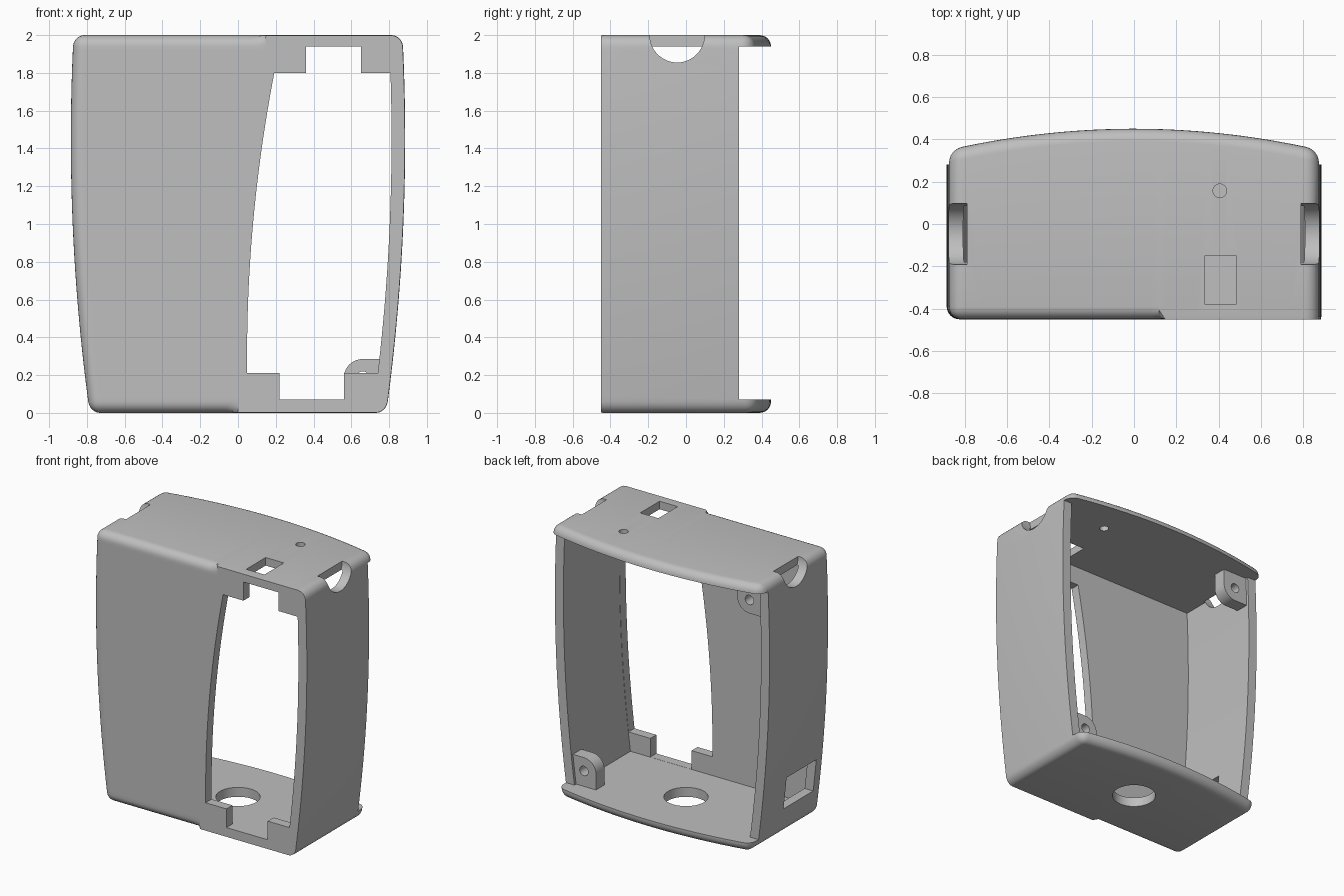
import bpy, bmesh, math
from mathutils import Matrix

old = bpy.data.objects.get("Cube")
if old:
    bpy.data.objects.remove(old, do_unlink=True)

WALL, ROUND = 0.07, 0.06
FLOOR, CEILING = 0.07, 1.94

grey = bpy.data.materials.new("matte_grey")
grey.use_nodes = True
colour = (0.52, 0.52, 0.52, 1)
grey.diffuse_color = colour
grey.node_tree.nodes["Principled BSDF"].inputs["Base Color"].default_value = colour


def half_width(z):
    """Bulging side outline."""
    return 0.885 - 0.0476 * (z - 1.45) ** 2


def to_object(name, bm):
    bmesh.ops.recalc_face_normals(bm, faces=bm.faces)
    mesh = bpy.data.meshes.new(name)
    bm.to_mesh(mesh)
    bm.free()
    mesh.materials.append(grey)
    ob = bpy.data.objects.new(name, mesh)
    bpy.context.collection.objects.link(ob)
    return ob


def block(name, left, right, y, z, steps=1):
    """Box whose left and right edges follow functions of z."""
    bm = bmesh.new()
    rings = []
    for i in range(steps + 1):
        h = z[0] + (z[1] - z[0]) * i / steps
        a, b = left(h), right(h)
        rings.append([bm.verts.new((px, py, h)) for px, py in
                      ((a, y[0]), (b, y[0]), (b, y[1]), (a, y[1]))])
    for lo, hi in zip(rings, rings[1:]):
        for k in range(4):
            n = (k + 1) % 4
            bm.faces.new((lo[k], lo[n], hi[n], hi[k]))
    bm.faces.new(rings[0])
    bm.faces.new(rings[-1])
    return to_object(name, bm)


def box(name, x, y, z):
    return block(name, lambda h: x[0], lambda h: x[1], y, z)


def cylinder(name, centre, radius, depth, axis):
    bm = bmesh.new()
    turn = {"X": Matrix.Rotation(math.pi / 2, 4, "Y"),
            "Y": Matrix.Rotation(math.pi / 2, 4, "X"),
            "Z": Matrix.Identity(4)}[axis]
    bmesh.ops.create_cone(bm, cap_ends=True, segments=48, radius1=radius, radius2=radius,
                          depth=depth, matrix=Matrix.Translation(centre) @ turn)
    return to_object(name, bm)


def combine(target, other, operation):
    mod = target.modifiers.new(operation, "BOOLEAN")
    mod.object, mod.operation, mod.solver = other, operation, "EXACT"
    bpy.context.view_layer.objects.active = target
    bpy.ops.object.modifier_apply(modifier=mod.name)
    bpy.data.objects.remove(other, do_unlink=True)


def slice_mesh(bm, point, normal):
    bmesh.ops.bisect_plane(bm, geom=bm.verts[:] + bm.edges[:] + bm.faces[:],
                           plane_co=point, plane_no=normal)


# Outer body: rounded box, sliced, then bent to the bulging outline
bm = bmesh.new()
bmesh.ops.create_cube(bm, size=1)
for v in bm.verts:
    v.co = (v.co.x * 1.77, v.co.y * 0.9, v.co.z * 2 + 1)
bmesh.ops.bevel(bm, geom=bm.edges[:], offset=ROUND, segments=6, profile=0.5,
                affect="EDGES", clamp_overlap=False)
for i in range(1, 24):
    slice_mesh(bm, (0, 0, i / 12 + 0.003), (0, 0, 1))
    slice_mesh(bm, (-0.885 + 1.77 * i / 24 + 0.002, 0, 0), (1, 0, 0))
for start in (-0.03, 0):
    slice_mesh(bm, (start, 0, 0), (1, 0, -0.075))
for v in bm.verts:
    x, y, z = v.co
    # the front edge is square on the window side
    if x - 0.075 * z > -0.001 and y < -0.45 + ROUND + 0.002:
        y = max(-0.45, y - 0.046)
    x *= half_width(z) / 0.885
    if y > 0:
        y -= 0.13 * x * x
    v.co = (x, y, z)
case = to_object("enclosure_case", bm)

# Hollow interior, open at the back
inner = lambda z: half_width(z) - WALL
combine(case, block("cavity", lambda z: -inner(z), inner, (-0.38, 1), (FLOOR, CEILING), 24),
        "DIFFERENCE")
combine(case, box("back_opening", (-1.2, 1.2), (0.28, 1.2), (FLOOR, CEILING)), "DIFFERENCE")

# Front window with narrower slots above and below, leaving corner tabs
combine(case, block("front_window", lambda z: 0.048 + 0.064 * (z - 0.3) ** 2,
                    lambda z: inner(z) - 0.002, (-0.6, -0.3), (0.21, 1.8), 24), "DIFFERENCE")
combine(case, box("upper_slot", (0.36, 0.65), (-0.6, -0.3), (1.7, CEILING - 0.001)), "DIFFERENCE")
combine(case, box("lower_slot", (0.22, 0.56), (-0.6, -0.3), (FLOOR + 0.001, 0.3)), "DIFFERENCE")


# Screw bosses in two opposite back corners
def boss(cx, cz, side, up):
    r, reach = 0.1, 0.115
    pts = [(-r * math.cos(a), r * math.sin(a))
           for a in (math.pi / 2 * i / 10 for i in range(11))]
    pts += [(reach, r), (reach, -0.13), (-r, -0.13)]
    bm = bmesh.new()
    face = bm.faces.new([bm.verts.new((cx + side * px, 0.16, cz + up * pz)) for px, pz in pts])
    out = bmesh.ops.extrude_face_region(bm, geom=[face])
    moved = [g for g in out["geom"] if isinstance(g, bmesh.types.BMVert)]
    bmesh.ops.translate(bm, verts=moved, vec=(0, 0.1, 0))
    combine(case, to_object("screw_boss", bm), "UNION")
    combine(case, cylinder("screw_hole", (cx, 0.21, cz), 0.035, 0.2, "Y"), "DIFFERENCE")


boss(0.66, 0.185, 1, 1)
boss(-0.705, 1.825, -1, -1)

# Round notches at the top of both sides
for side in (-1, 1):
    combine(case, cylinder("side_notch", (side * 0.99, -0.047, 2), 0.145, 0.4, "X"), "DIFFERENCE")

# Openings in the top, floor and one side
combine(case, box("top_port", (0.333, 0.483), (-0.378, -0.15), (1.85, 2.1)), "DIFFERENCE")
combine(case, cylinder("top_pinhole", (0.405, 0.157, 2), 0.032, 0.3, "Z"), "DIFFERENCE")
combine(case, cylinder("floor_hole", (0, 0, 0), 0.15, 0.3, "Z"), "DIFFERENCE")
combine(case, box("side_port", (-1.1, -0.65), (-0.34, 0.01), (0.2, 0.44)), "DIFFERENCE")

# Smooth shading with crisp edges
bpy.ops.object.select_all(action="DESELECT")
case.select_set(True)
bpy.context.view_layer.objects.active = case
bpy.ops.object.shade_smooth_by_angle(angle=math.radians(30))
